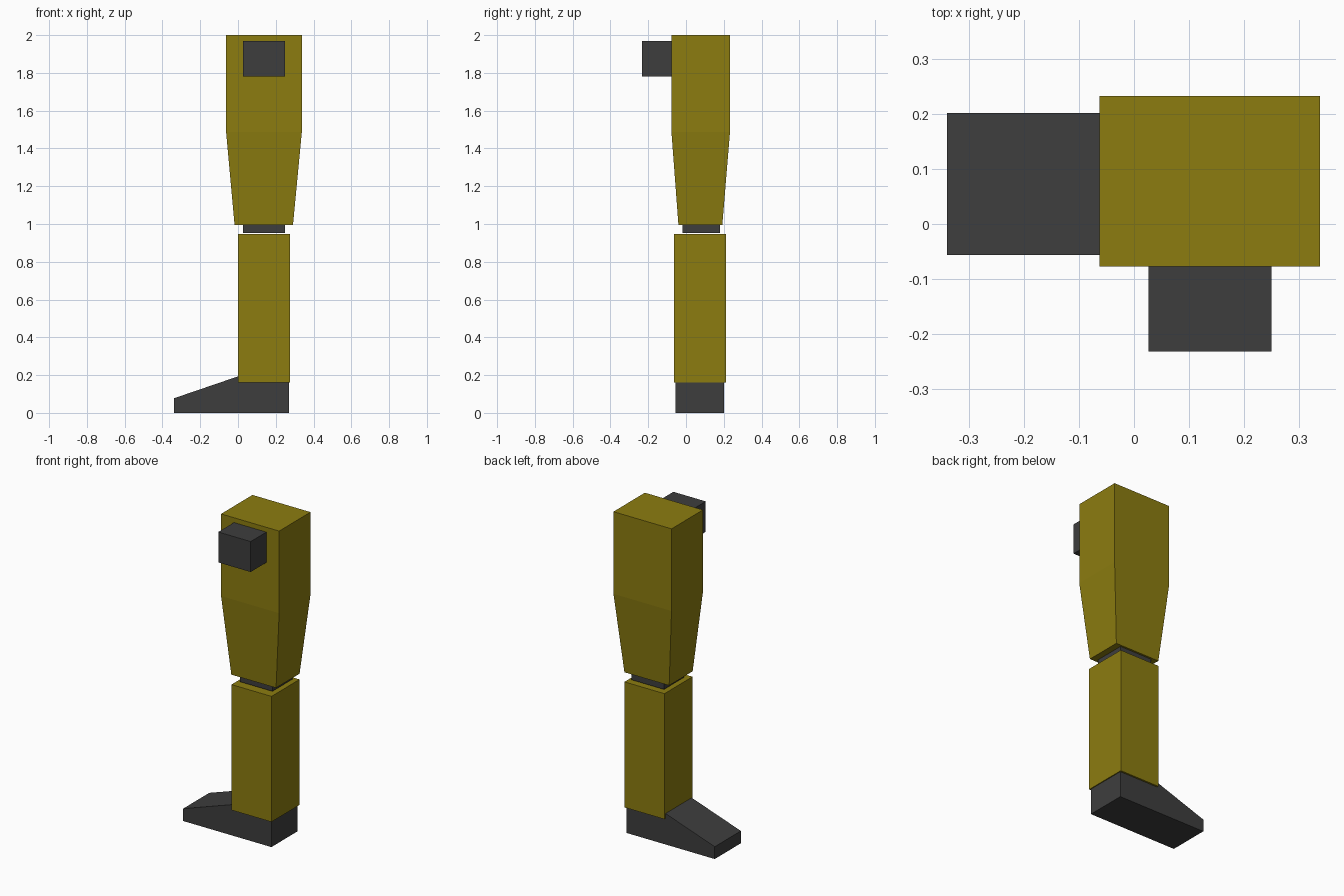
import bpy

if "Cube" in bpy.data.objects:
    bpy.data.objects.remove(bpy.data.objects["Cube"])


def material(name, color):
    mat = bpy.data.materials.new(name)
    mat.diffuse_color = (*color, 1.0)
    mat.use_nodes = True
    mat.node_tree.nodes["Principled BSDF"].inputs["Base Color"].default_value = mat.diffuse_color
    return mat


olive = material("olive yellow", (0.262, 0.203, 0.005))
dark = material("dark grey", (0.048, 0.048, 0.048))


def loft(name, rings, mat):
    """Closed solid through rectangular rings (x0, x1, y0, y1, z), bottom to top."""
    verts, faces = [], [(3, 2, 1, 0)]
    for x0, x1, y0, y1, z in rings:
        verts += [(x0, y0, z), (x1, y0, z), (x1, y1, z), (x0, y1, z)]
    for r in range(len(rings) - 1):
        for i in range(4):
            a, b = r * 4 + i, r * 4 + (i + 1) % 4
            faces.append((a, b, b + 4, a + 4))
    top = 4 * (len(rings) - 1)
    faces.append((top, top + 1, top + 2, top + 3))
    return add(name, verts, faces, mat)


def add(name, verts, faces, mat):
    mesh = bpy.data.meshes.new(name)
    mesh.from_pydata(verts, [], faces)
    mesh.materials.append(mat)
    obj = bpy.data.objects.new(name, mesh)
    bpy.context.collection.objects.link(obj)
    return obj


def box(name, x0, x1, y0, y1, z0, z1, mat):
    return loft(name, [(x0, x1, y0, y1, z0), (x0, x1, y0, y1, z1)], mat)


# Thigh: straight block above, tapering to the knee
loft("thigh", [(-0.018, 0.291, -0.04, 0.192, 0.994),
               (-0.063, 0.338, -0.077, 0.233, 1.487),
               (-0.063, 0.338, -0.077, 0.233, 2.0)], olive)

# Shin
box("shin", 0.0, 0.276, -0.064, 0.213, 0.162, 0.946, olive)

# Hip and knee joints
box("hip_joint", 0.026, 0.25, -0.232, -0.07, 1.78, 1.97, dark)
box("knee_joint", 0.026, 0.25, -0.018, 0.18, 0.953, 1.01, dark)

# Foot: side profile pushed across y, sloping down to the toe
profile = [(-0.34, 0.0), (0.27, 0.0), (0.27, 0.195), (0.005, 0.195), (-0.34, 0.077)]
n = len(profile)
verts = [(x, y, z) for y in (-0.056, 0.202) for x, z in profile]
faces = [tuple(range(n)), tuple(reversed(range(n, 2 * n)))]
faces += [((i + 1) % n, i, i + n, (i + 1) % n + n) for i in range(n)]
add("foot", verts, faces, dark)
